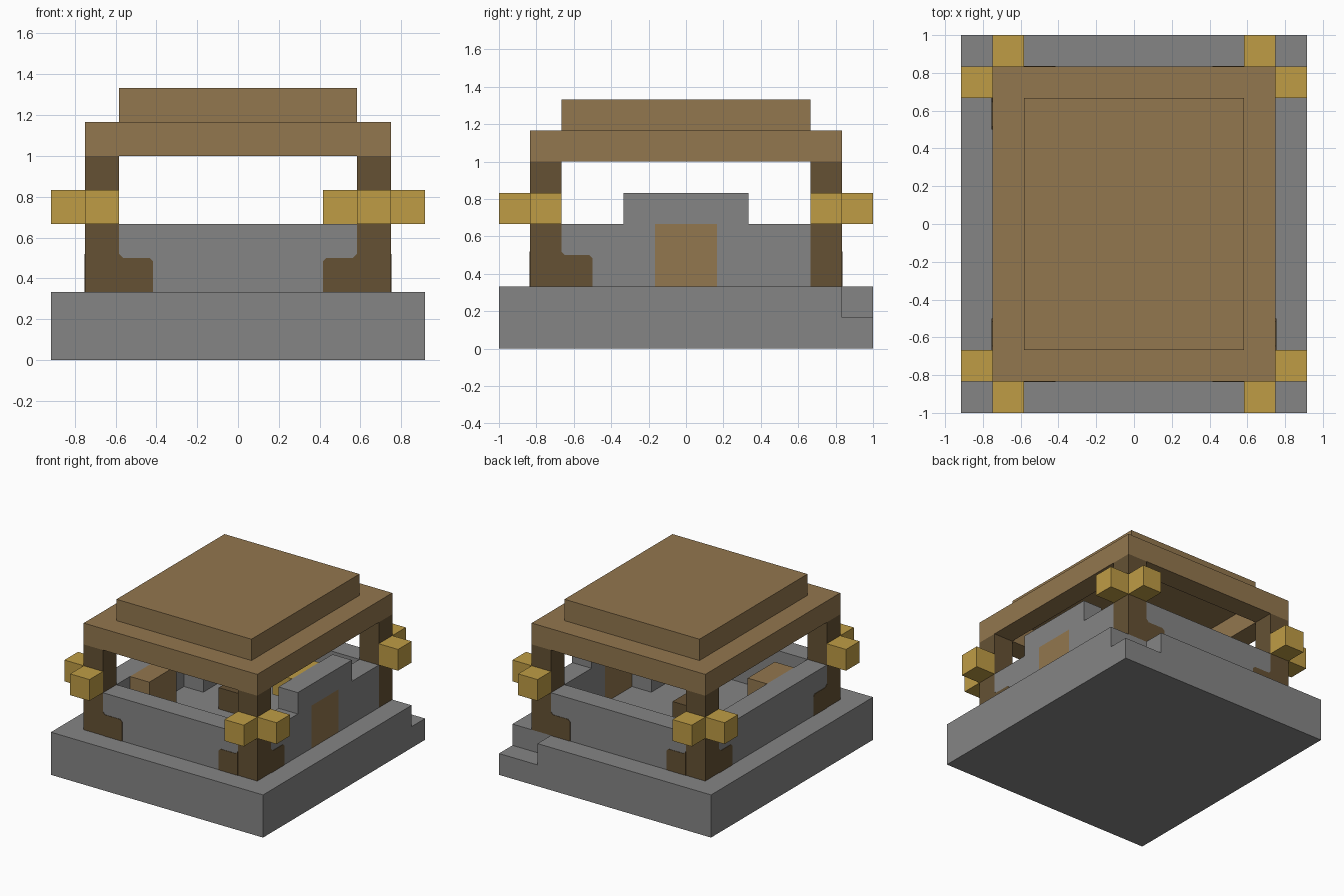
import bpy
import bmesh
from mathutils import Vector

U = 1 / 6  # one building block

if "Cube" in bpy.data.objects:
    bpy.data.objects.remove(bpy.data.objects["Cube"], do_unlink=True)


def material(name, rgb):
    m = bpy.data.materials.new(name)
    m.use_nodes = True
    m.diffuse_color = (*rgb, 1)
    bsdf = m.node_tree.nodes["Principled BSDF"]
    bsdf.inputs["Base Color"].default_value = (*rgb, 1)
    bsdf.inputs["Roughness"].default_value = 0.9
    return m


STONE = material("stone grey", (0.235, 0.235, 0.235))
PLANK = material("plank brown", (0.29, 0.184, 0.077))
LOG = material("dark log brown", (0.13, 0.083, 0.034))
LAMP = material("lamp gold", (0.52, 0.335, 0.06))


def prism(name, outline, depth, mat):
    """Extrude a closed outline of 3D points along depth, in block units."""
    bm = bmesh.new()
    face = bm.faces.new([bm.verts.new(Vector(p) * U) for p in outline])
    new = bmesh.ops.extrude_face_region(bm, geom=[face])["geom"]
    verts = [g for g in new if isinstance(g, bmesh.types.BMVert)]
    bmesh.ops.translate(bm, verts=verts, vec=Vector(depth) * U)
    bmesh.ops.recalc_face_normals(bm, faces=bm.faces)
    mesh = bpy.data.meshes.new(name)
    bm.to_mesh(mesh)
    bm.free()
    mesh.materials.append(mat)
    obj = bpy.data.objects.new(name, mesh)
    bpy.context.collection.objects.link(obj)
    return obj


def box(name, xs, ys, zs, mat):
    (a, b), (c, d), (e, f) = xs, ys, zs
    return prism(name, [(a, c, e), (b, c, e), (b, d, e), (a, d, e)], (0, 0, f - e), mat)


def span(side, near, far):
    """Interval from near to far, on the given side of the centre."""
    return sorted((side * near, side * far))


# Base with a lower step cut into one back corner
box("base_lower", (-5.5, 5.5), (-6, 6), (0, 1), STONE)
prism("base_upper", [(-5.5, -6, 1), (5.5, -6, 1), (5.5, 5, 1), (3.5, 5, 1),
                     (3.5, 6, 1), (-5.5, 6, 1)], (0, 0, 1), STONE)

# Low walls, with a raised lintel over the door
for sy, label in ((-1, "front"), (1, "back")):
    box(label + "_wall", (-3.5, 3.5), span(sy, 4, 5), (2, 4), STONE)
    box(label + "_door_wall", (3.5, 4.5), span(sy, 1, 4), (2, 4), STONE)
box("plain_side_wall", (-4.5, -3.5), (-4, 4), (2, 4), STONE)
box("door_lintel", (3.5, 4.5), (-2, 2), (4, 5), STONE)
box("door", (3.5, 4.5), (-1, 1), (2, 4), PLANK)
box("door_lamp", (2.5, 3.5), (-1, 1), (4, 5), LAMP)

# Bracket silhouette: distance from post, height; nicked tip and filled inner corner
BRACKET = [(0, 2), (1, 2), (1, 2.9), (0.9, 3), (0.12, 3), (0, 3.12)]
SKIN = 0.02  # brackets stand just proud of the wall

# Corner posts with lamps and brackets
for sx in (-1, 1):
    for sy in (-1, 1):
        tag = ("left" if sx > 0 else "right") + ("_back" if sy > 0 else "_front")
        box("post_" + tag, span(sx, 3.5, 4.5), span(sy, 4, 5), (2, 6), LOG)
        box("side_lamp_" + tag, span(sx, 4.5, 5.5), span(sy, 4, 5), (4, 5), LAMP)
        box("end_lamp_" + tag, span(sx, 3.5, 4.5), span(sy, 5, 6), (4, 5), LAMP)
        prism("end_bracket_" + tag,
              [(sx * (3.5 - d), sy * (4 - SKIN), z) for d, z in BRACKET],
              (0, sy * (1 + 2 * SKIN), 0), LOG)
        if (sx, sy) != (1, 1):
            prism("side_bracket_" + tag,
                  [(sx * (3.5 - SKIN), sy * (4 - d), z) for d, z in BRACKET],
                  (sx * (1 + 2 * SKIN), 0, 0), LOG)

# Hollow roof rim and cap
for s, label in ((-1, "a"), (1, "b")):
    box("roof_rim_end_" + label, (-4.5, 4.5), span(s, 4, 5), (6, 7), PLANK)
    box("roof_rim_side_" + label, span(s, 3.5, 4.5), (-4, 4), (6, 7), PLANK)
box("roof_cap", (-3.5, 3.5), (-4, 4), (7, 8), PLANK)

# Furniture inside
box("cupboard", (-3.5, -2.5), (-3, -1), (2, 4), PLANK)
box("stool", (-1, 0), (0, 1), (2, 3), LOG)
box("stone_bench_plain_side", (-3.5, -2.5), (1, 2), (2, 3), STONE)
box("stone_bench_door_side", (2.5, 3.5), (-2, -1), (2, 3), STONE)
